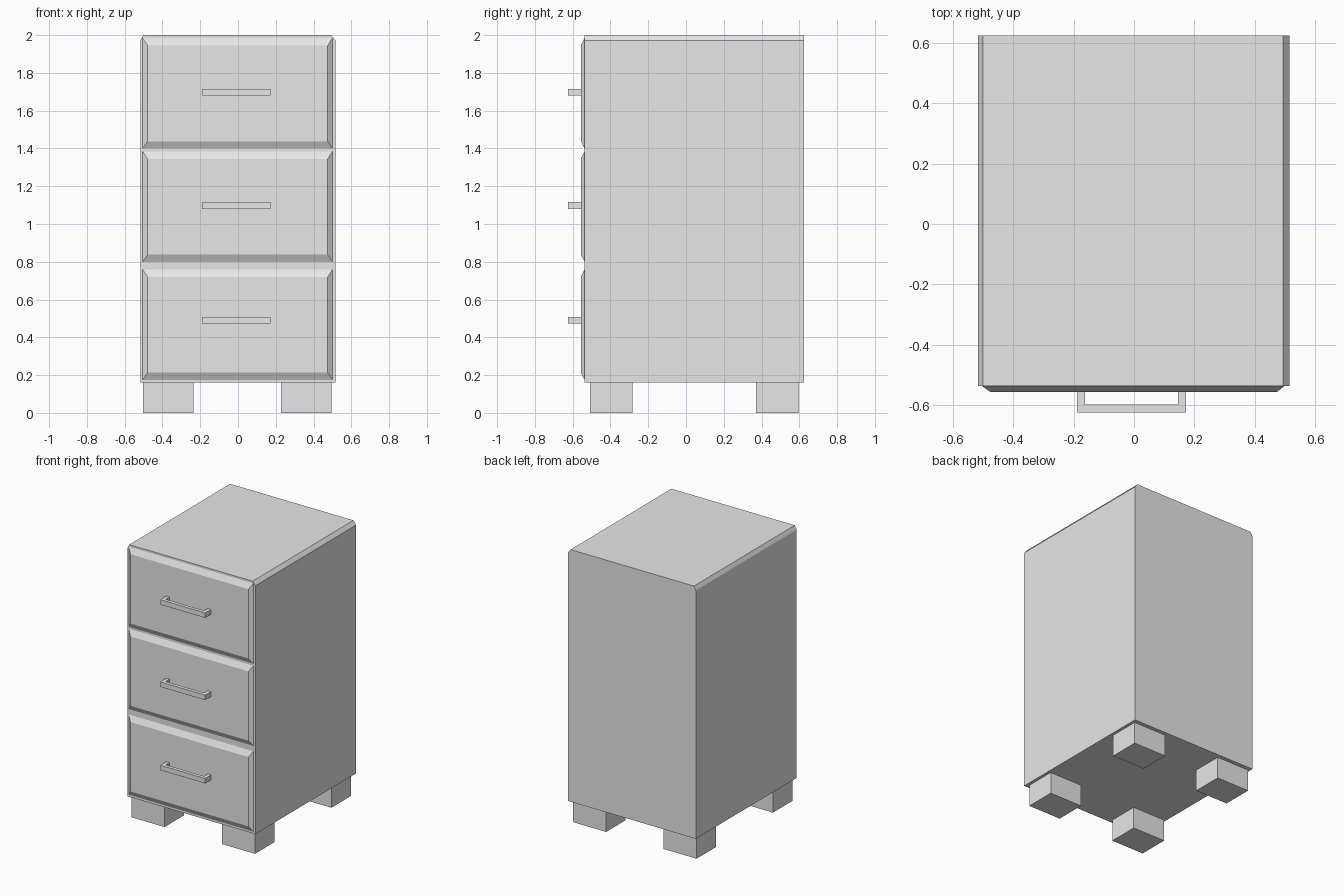
import bpy
import bmesh
from mathutils import Vector

default = bpy.data.objects.get("Cube")
if default:
    bpy.data.objects.remove(default, do_unlink=True)

grey = bpy.data.materials.new("plain_grey")
grey.use_nodes = True
COLOUR = (0.8, 0.8, 0.8, 1)
grey.diffuse_color = COLOUR
grey.node_tree.nodes["Principled BSDF"].inputs["Base Color"].default_value = COLOUR


def finish(name, bm):
    bmesh.ops.recalc_face_normals(bm, faces=bm.faces)
    mesh = bpy.data.meshes.new(name)
    bm.to_mesh(mesh)
    bm.free()
    mesh.materials.append(grey)
    obj = bpy.data.objects.new(name, mesh)
    bpy.context.collection.objects.link(obj)
    return obj


def prism(name, points, offset):
    """Extrude a flat outline of 3D points along an offset."""
    bm = bmesh.new()
    face = bm.faces.new([bm.verts.new(p) for p in points])
    result = bmesh.ops.extrude_face_region(bm, geom=[face], use_keep_orig=True)
    moved = [v for v in result["geom"] if isinstance(v, bmesh.types.BMVert)]
    bmesh.ops.translate(bm, verts=moved, vec=Vector(offset))
    return finish(name, bm)


def rect(x0, x1, z0, z1, y):
    return [(x0, y, z0), (x1, y, z0), (x1, y, z1), (x0, y, z1)]


def drawer_front(name, z0, z1):
    """Raised panel with four sloping borders."""
    bm = bmesh.new()
    outer = [bm.verts.new(p) for p in rect(-0.505, 0.5, z0, z1, FRONT)]
    inner = [bm.verts.new(p) for p in
             rect(-0.478, 0.475, z0 + 0.038, z1 - 0.041, FRONT - 0.02)]
    bm.faces.new(outer)
    bm.faces.new(inner)
    for i in range(4):
        j = (i + 1) % 4
        bm.faces.new((outer[i], outer[j], inner[j], inner[i]))
    return finish(name, bm)


def handle(name, z):
    """Square-section U-shaped pull."""
    x0, x1, wall = -0.19, 0.173, 0.027
    root, tip, back = FRONT - 0.015, -0.625, -0.599
    outline = [(x0, root), (x0, tip), (x1, tip), (x1, root),
               (x1 - wall, root), (x1 - wall, back),
               (x0 + wall, back), (x0 + wall, root)]
    return prism(name, [(x, y, z - 0.018) for x, y in outline], (0, 0, 0.036))


# Cabinet body with chamfered upper side edges
FRONT, BACK = -0.537, 0.625
section = [(-0.517, 0.16), (0.516, 0.16), (0.516, 1.972),
           (0.494, 2.0), (-0.502, 2.0), (-0.517, 1.972)]
prism("cabinet_body", [(x, FRONT, z) for x, z in section], (0, BACK - FRONT, 0))

# Drawers and their handles
drawers = {"bottom": (0.175, 0.49), "middle": (0.8, 1.098), "top": (1.4, 1.698)}
for level, (base, grip) in drawers.items():
    drawer_front(level + "_drawer", base, base + 0.585)
    handle(level + "_handle", grip)

# Block feet
for side, x in (("right", -0.503), ("left", 0.227)):
    for end, y in (("front", -0.509), ("back", 0.371)):
        prism(f"{end}_{side}_foot", rect(x, x + 0.267, 0, 0.16, y), (0, 0.225, 0))
